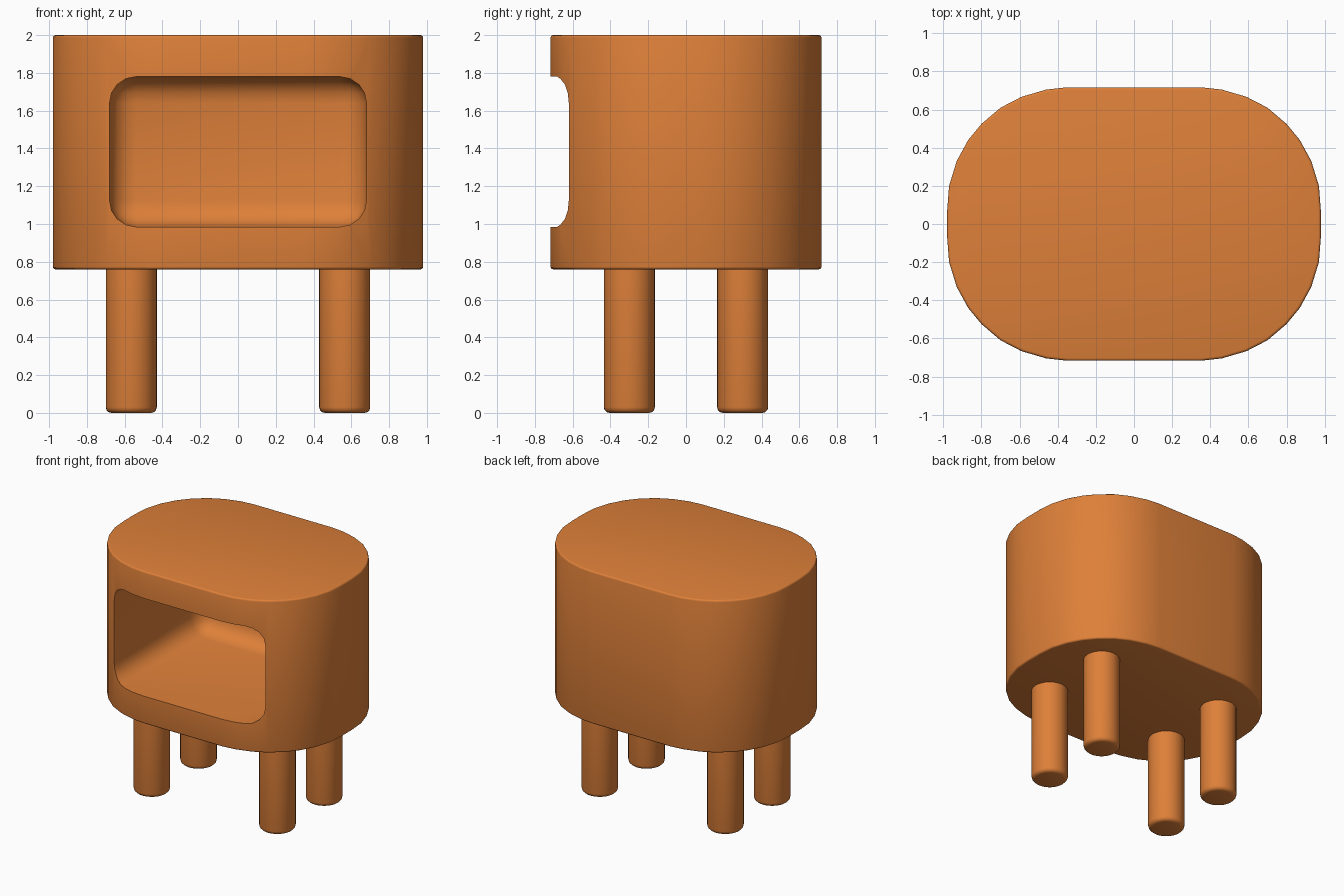
import bpy, bmesh, math

if "Cube" in bpy.data.objects:
    bpy.data.objects.remove(bpy.data.objects["Cube"])

orange = bpy.data.materials.new("warm orange")
orange.diffuse_color = (0.73, 0.216, 0.041, 1)
orange.use_nodes = True
orange.node_tree.nodes["Principled BSDF"].inputs["Base Color"].default_value = orange.diffuse_color


def make(name, bm, smooth=True):
    bmesh.ops.recalc_face_normals(bm, faces=bm.faces)
    me = bpy.data.meshes.new(name)
    bm.to_mesh(me)
    bm.free()
    me.materials.append(orange)
    ob = bpy.data.objects.new(name, me)
    bpy.context.collection.objects.link(ob)
    return ob


def smooth(ob):
    bpy.ops.object.select_all(action='DESELECT')
    ob.select_set(True)
    bpy.context.view_layer.objects.active = ob
    bpy.ops.object.shade_smooth_by_angle(angle=math.radians(35))


def bevel(bm, edges, size, segments):
    bmesh.ops.bevel(bm, geom=edges, offset=size, segments=segments,
                    profile=0.5, affect='EDGES', clamp_overlap=True)


# Cabinet body: one quadrant of the rounded outline, mirrored and extruded
Z0, Z1 = 0.76, 2.0
quad = [(0.98, 0.07), (0.97, 0.20), (0.93, 0.33), (0.87, 0.44), (0.80, 0.525),
        (0.70, 0.61), (0.59, 0.667), (0.46, 0.705), (0.35, 0.717)]
half = quad + [(-x, y) for x, y in reversed(quad)]
outline = half + [(-x, -y) for x, y in half]
bm = bmesh.new()
base = bm.faces.new([bm.verts.new((x, y, Z0)) for x, y in outline])
ext = bmesh.ops.extrude_face_region(bm, geom=[base])
for v in ext["geom"]:
    if isinstance(v, bmesh.types.BMVert):
        v.co.z = Z1
rims = [e for e in bm.edges if abs(e.verts[0].co.z - e.verts[1].co.z) < 1e-5]
bevel(bm, rims, 0.014, 3)
body = make("cabinet_body", bm)

# Open niche: rounded box cut from the front
bm = bmesh.new()
bmesh.ops.create_cube(bm, size=1)
for v in bm.verts:
    v.co.x *= 1.36
    v.co.y = 0.5 if v.co.y > 0 else -1.0
    v.co.z = 1.78 if v.co.z > 0 else 0.985
bevel(bm, bm.edges[:], 0.14, 4)
cutter = make("niche_cutter", bm)
cutter.hide_render = True
cutter.hide_set(True)
mod = body.modifiers.new("niche", 'BOOLEAN')
mod.operation = 'DIFFERENCE'
mod.solver = 'EXACT'
mod.object = cutter
bpy.context.view_layer.objects.active = body
body.select_set(True)
bpy.ops.object.modifier_apply(modifier=mod.name)
bpy.data.objects.remove(cutter)
smooth(body)

# Four round legs with softened feet
for sx, side in ((-1, "left"), (1, "right")):
    for sy, end in ((-1, "front"), (1, "back")):
        bm = bmesh.new()
        bmesh.ops.create_cone(bm, cap_ends=True, segments=32, radius1=0.135,
                              radius2=0.135, depth=0.78)
        for v in bm.verts:
            v.co.z += 0.39
        foot = [e for e in bm.edges if all(v.co.z < 0.01 for v in e.verts)]
        bevel(bm, foot, 0.03, 3)
        leg = make(f"{end}_{side}_leg", bm)
        leg.location = (sx * 0.565, sy * 0.30, 0)
        smooth(leg)
